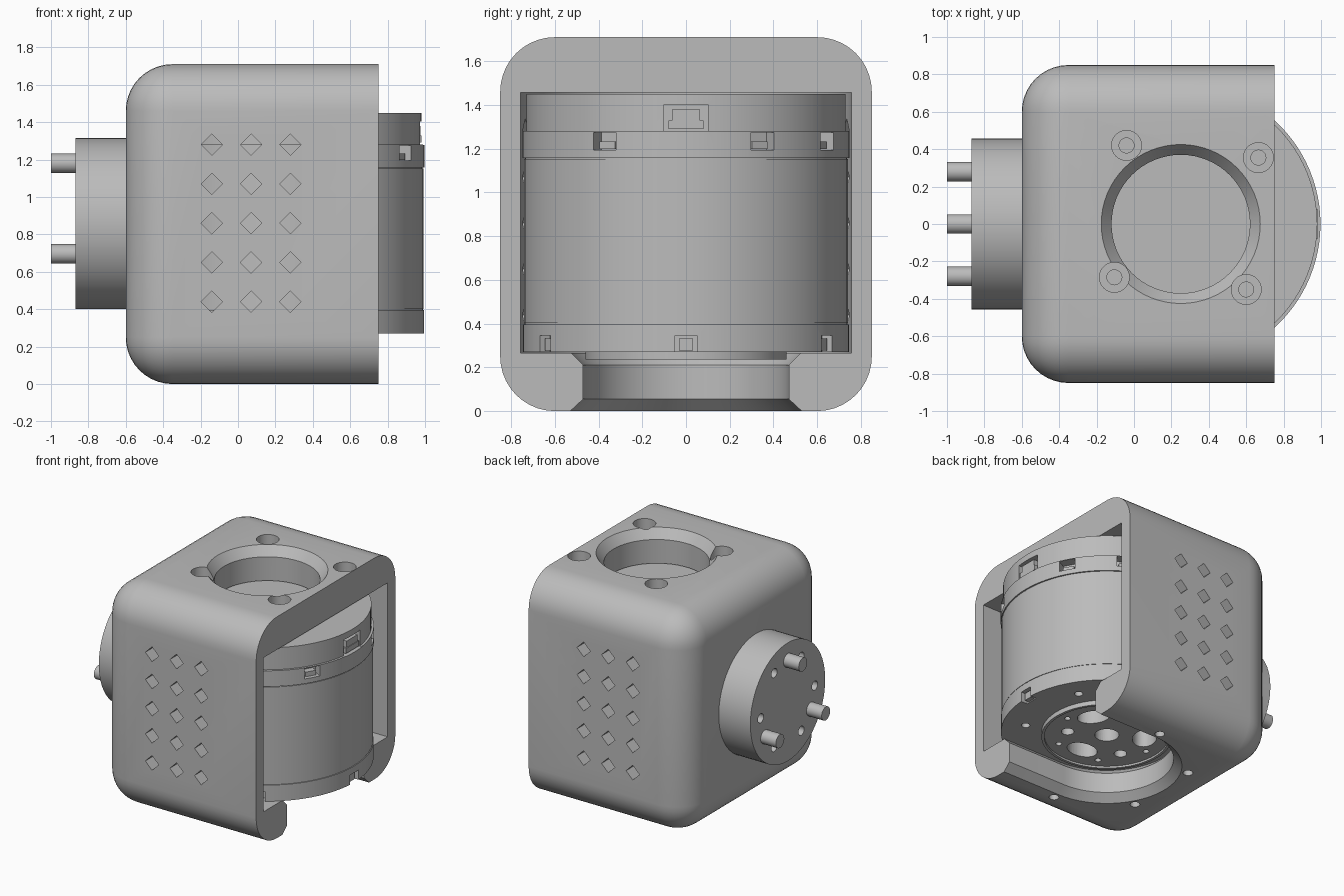
import bpy, bmesh, math
from mathutils import Matrix, Vector

cube = bpy.data.objects.get("Cube")
if cube:
    bpy.data.objects.remove(cube, do_unlink=True)

grey = bpy.data.materials.new("plain_grey")
grey.use_nodes = True
grey.diffuse_color = (0.5, 0.5, 0.5, 1)
grey.node_tree.nodes["Principled BSDF"].inputs["Base Color"].default_value = (0.5, 0.5, 0.5, 1)

AXIS_X = 0.25          # vertical axis of the motor
MID_Z = 0.857          # height of the side boss axis
TURN = {'X': Matrix.Rotation(math.pi / 2, 4, 'Y'),
        'Y': Matrix.Rotation(math.pi / 2, 4, 'X'),
        'Z': Matrix.Identity(4)}


def finish(name, bm):
    bmesh.ops.recalc_face_normals(bm, faces=bm.faces)
    mesh = bpy.data.meshes.new(name)
    bm.to_mesh(mesh)
    bm.free()
    mesh.materials.append(grey)
    ob = bpy.data.objects.new(name, mesh)
    bpy.context.collection.objects.link(ob)
    return ob


def prisms(name, places, r, length, axis='Z', sides=24, r2=None):
    """One object holding equal cylinders or cones, centred on each place."""
    bm = bmesh.new()
    for p in places:
        bmesh.ops.create_cone(bm, cap_ends=True, segments=sides, radius1=r,
                              radius2=r if r2 is None else r2, depth=length,
                              matrix=Matrix.Translation(p) @ TURN[axis])
    return finish(name, bm)


def blocks(name, items):
    """Boxes given as (angle, radius, z, size) around the motor axis."""
    bm = bmesh.new()
    for angle, radius, z, size in items:
        m = (Matrix.Translation((AXIS_X, 0, z)) @ Matrix.Rotation(math.radians(angle), 4, 'Z')
             @ Matrix.Translation((radius, 0, 0)) @ Matrix.Diagonal((*size, 1)))
        bmesh.ops.create_cube(bm, size=1, matrix=m)
    return finish(name, bm)


def lathe(name, profile, steps=96):
    """Spin an (r, z) profile about the motor axis."""
    bm = bmesh.new()
    vs = [bm.verts.new((AXIS_X + r, 0, z)) for r, z in profile]
    es = [bm.edges.new(pair) for pair in zip(vs, vs[1:])]
    bmesh.ops.spin(bm, geom=vs + es, cent=(AXIS_X, 0, 0), axis=(0, 0, 1),
                   angle=math.tau, steps=steps)
    bmesh.ops.remove_doubles(bm, verts=bm.verts, dist=1e-4)
    return finish(name, bm)


def slot(name, sections):
    """Round-ended slot open to +x, lofted through (r, z) sections."""
    bm = bmesh.new()
    rings = []
    for r, z in sections:
        pts = [(1, -r), (1, r)]
        for i in range(41):
            a = math.pi / 2 + math.pi * i / 40
            pts.append((AXIS_X + r * math.cos(a), r * math.sin(a)))
        rings.append([bm.verts.new((x, y, z)) for x, y in pts])
    for lo, hi in zip(rings, rings[1:]):
        for i in range(len(lo)):
            j = (i + 1) % len(lo)
            bm.faces.new((lo[i], lo[j], hi[j], hi[i]))
    bm.faces.new(rings[0])
    bm.faces.new(rings[-1])
    return finish(name, bm)


def cut(ob, cutter):
    mod = ob.modifiers.new("cut", 'BOOLEAN')
    mod.operation, mod.solver, mod.object = 'DIFFERENCE', 'EXACT', cutter
    bpy.context.view_layer.objects.active = ob
    bpy.ops.object.modifier_apply(modifier=mod.name)
    bpy.data.objects.remove(cutter, do_unlink=True)


def smooth(ob):
    bpy.ops.object.select_all(action='DESELECT')
    ob.select_set(True)
    bpy.context.view_layer.objects.active = ob
    bpy.ops.object.shade_smooth_by_angle(angle=math.radians(28))


def around(count, r, z, start):
    """Points spaced evenly round the motor axis."""
    angles = [math.radians(start + 360 * i / count) for i in range(count)]
    return [(AXIS_X + r * math.cos(a), r * math.sin(a), z) for a in angles]


# Housing: box rounded everywhere but its open +x end
bm = bmesh.new()
bmesh.ops.create_cube(bm, size=1, matrix=Matrix.Translation((0.075, 0, 0.855))
                      @ Matrix.Diagonal((1.35, 1.7, 1.71, 1)))
soft = [e for e in bm.edges if min(v.co.x for v in e.verts) < 0]
bmesh.ops.bevel(bm, geom=soft, offset=0.25, segments=10, profile=0.5, affect='EDGES')
housing = finish("housing", bm)

# Motor cavity and the open slot below it
cut(housing, slot("cavity", [(0.757, 0.266), (0.757, 1.456)]))
cut(housing, slot("floor_slot", [(0.54, -0.01), (0.47, 0.055), (0.47, 0.21), (0.54, 0.28)]))

# Round opening in the top with a chamfered rim
cut(housing, prisms("top_opening", [(AXIS_X, 0, 1.6)], 0.37, 0.5, sides=64))
cut(housing, prisms("top_chamfer", [(AXIS_X, 0, 1.68)], 0.37, 0.08, sides=64, r2=0.433))

# Counterbored screw holes in the top, plain ones in the floor
screws = [Vector(p) for p in ((-0.04, 0.42, 1.6), (0.665, 0.355, 1.6),
                              (-0.105, -0.285, 1.6), (0.6, -0.35, 1.6))]
cut(housing, prisms("screw_holes", screws, 0.04, 0.5))
cut(housing, prisms("counterbores", [p + Vector((0, 0, 0.1)) for p in screws], 0.08, 0.24, sides=32))
cut(housing, prisms("floor_holes", around(6, 0.58, 0.1, 30), 0.035, 0.5))

# Diamond vents through both side walls
vents = [(x, 0, z) for x in (-0.14, 0.07, 0.28) for z in (0.44, 0.65, 0.86, 1.07, 1.28)]
cut(housing, prisms("vents", vents, 0.057, 2, axis='Y', sides=4))
smooth(housing)

# Motor body with seams between its rings
motor = lathe("motor", [
    (0, 0.25), (0.44, 0.25), (0.44, 0.235), (0.46, 0.235), (0.46, 0.27),
    (0.745, 0.27), (0.745, 0.396), (0.738, 0.396), (0.738, 0.402), (0.742, 0.402),
    (0.742, 1.152), (0.736, 1.152), (0.736, 1.158), (0.747, 1.158),
    (0.747, 1.28), (0.73, 1.28), (0.73, 1.45), (0, 1.45)])
cut(motor, prisms("hub_hole", [(AXIS_X, 0, 0.25)], 0.085, 0.3, sides=32))
cut(motor, prisms("hub_small_holes", around(3, 0.28, 0.25, 90), 0.045, 0.2))
cut(motor, prisms("flange_holes", around(6, 0.58, 0.27, 30), 0.03, 0.12))
cut(motor, prisms("hub_screw_holes", around(6, 0.36, 0.25, 0), 0.022, 0.1, sides=16))

# Three oblong pockets in the hub
bm = bmesh.new()
for p in around(3, 0.27, 0.25, 30):
    a = math.atan2(p[1], p[0] - AXIS_X)
    bmesh.ops.create_cone(bm, cap_ends=True, segments=32, radius1=0.085, radius2=0.085, depth=0.3,
                          matrix=Matrix.Translation(p) @ Matrix.Rotation(a, 4, 'Z')
                          @ Matrix.Diagonal((1, 1.4, 1, 1)))
cut(motor, finish("hub_pockets", bm))

# Notches round the motor rim and the connector recess
rim = [(-30, 0.74, 1.235, (0.14, 0.12, 0.08)), (28, 0.74, 1.235, (0.14, 0.12, 0.08)),
       (60, 0.74, 1.235, (0.14, 0.12, 0.08)), (0, 0.74, 1.34, (0.14, 0.2, 0.125))]
rim += [(60 * i, 0.74, 0.3, (0.1, 0.1, 0.09)) for i in range(6)]
cut(motor, blocks("notches", rim))
smooth(motor)

# Connector and small clips set in the notches
blocks("connector", [(0, 0.695, 1.335, (0.06, 0.13, 0.09)), (0, 0.71, 1.31, (0.04, 0.16, 0.04))])
blocks("rim_clips", [(a, 0.69, 1.215, (0.06, 0.08, 0.035)) for a in (-30, 28, 60)])
blocks("base_clips", [(60 * i, 0.705, 0.305, (0.04, 0.065, 0.055)) for i in range(6)])

# Side boss with a ring of holes
boss = prisms("side_boss", [(-0.72, 0, MID_Z)], 0.457, 0.3, axis='X', sides=64)
ring = [(math.cos(a), math.sin(a)) for a in (math.radians(30 * i) for i in range(12))]
cut(boss, prisms("boss_holes", [(-0.87, 0.33 * c, MID_Z + 0.33 * s) for c, s in ring[::2]],
                 0.035, 0.24, axis='X'))
smooth(boss)

# Three drive pins on the boss
pins = prisms("drive_pins", [(-0.92, 0.323 * c, MID_Z + 0.323 * s) for c, s in ring[3::4]],
              0.052, 0.16, axis='X')
smooth(pins)
